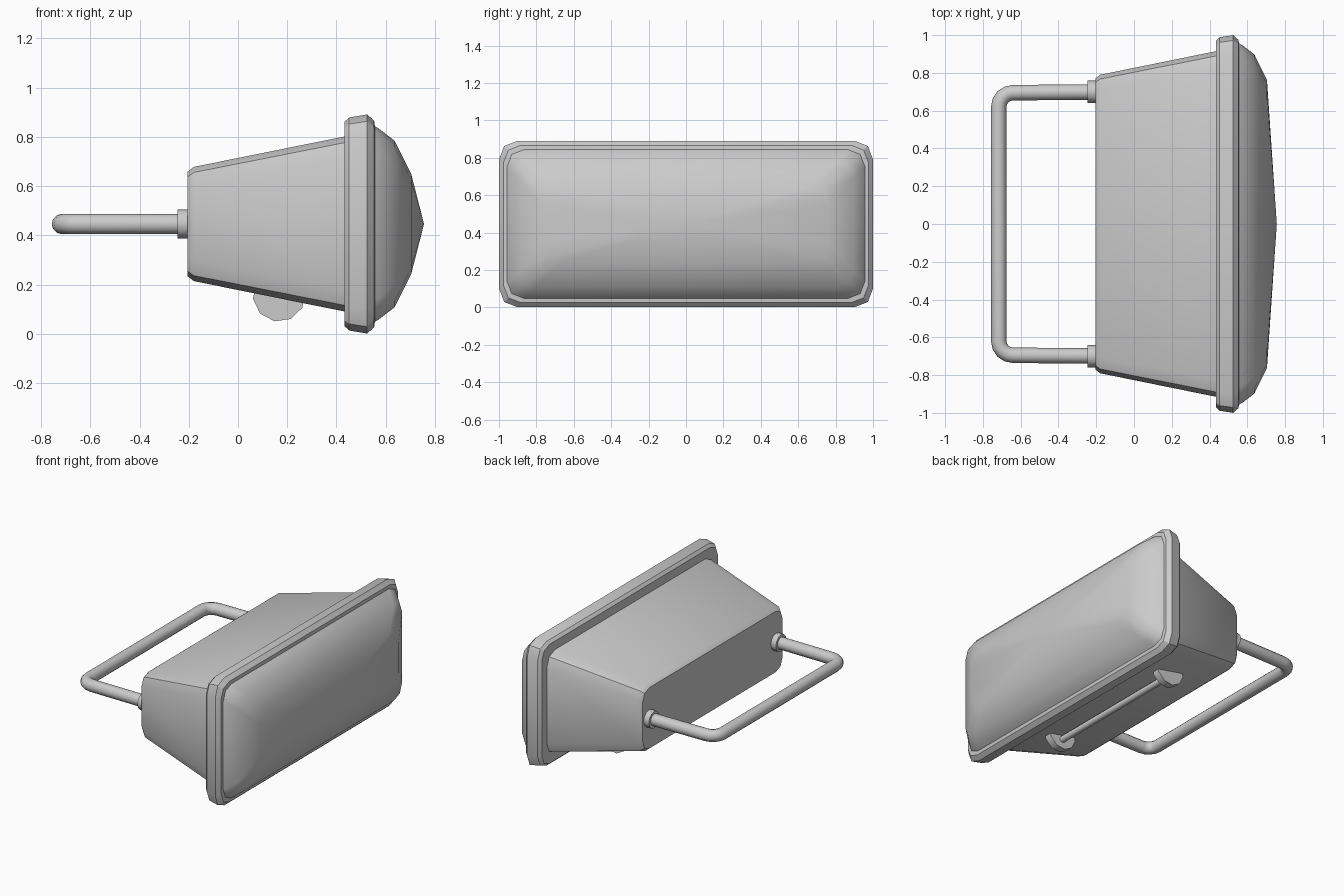
import bpy, bmesh, math
from mathutils import Vector, Matrix

if "Cube" in bpy.data.objects:
    bpy.data.objects.remove(bpy.data.objects["Cube"])

ZC = 0.446  # height of the lamp axis


def finish(name, bm, angle=30):
    bmesh.ops.recalc_face_normals(bm, faces=bm.faces)
    me = bpy.data.meshes.new(name)
    bm.to_mesh(me)
    bm.free()
    ob = bpy.data.objects.new(name, me)
    bpy.context.collection.objects.link(ob)
    bpy.ops.object.select_all(action='DESELECT')
    ob.select_set(True)
    bpy.context.view_layer.objects.active = ob
    bpy.ops.object.shade_smooth_by_angle(angle=math.radians(angle))
    return ob


def rounded_ring(bm, x, hy, hz, r):
    # rectangle with three-point corners, standing across the x axis
    corner = [(hy, hz - r), (hy - 0.28 * r, hz - 0.28 * r), (hy - r, hz)]
    pts = corner + [(-y, z) for y, z in reversed(corner)]
    pts += [(-y, -z) for y, z in pts]
    return [bm.verts.new((x, y, ZC + z)) for y, z in pts]


def loft(name, sections, tip=None, angle=30):
    bm = bmesh.new()
    rings = [rounded_ring(bm, *s) for s in sections]
    for a, b in zip(rings, rings[1:]):
        for i in range(len(a)):
            j = (i + 1) % len(a)
            bm.faces.new((a[i], a[j], b[j], b[i]))
    bm.faces.new(rings[0])
    if tip is None:
        bm.faces.new(rings[-1])
    else:
        v = bm.verts.new((tip, 0, ZC))
        last = rings[-1]
        for i in range(len(last)):
            bm.faces.new((last[i], last[(i + 1) % len(last)], v))
    return finish(name, bm, angle)


def cylinder(name, centre, radius, depth, axis, sides, spin=0):
    bm = bmesh.new()
    turn = Matrix.Rotation(math.pi / 2, 4, 'Y' if axis == 'X' else 'X')
    m = Matrix.Translation(centre) @ turn @ Matrix.Rotation(math.radians(spin), 4, 'Z')
    bmesh.ops.create_cone(bm, cap_ends=True, segments=sides, radius1=radius,
                          radius2=radius, depth=depth, matrix=m)
    return finish(name, bm, 40)


# Tapered housing
loft("housing", [(-0.205, 0.770, 0.212, 0.075), (-0.180, 0.790, 0.232, 0.08),
                 (0.445, 0.917, 0.358, 0.09)])

# Rim around the lens
loft("rim", [(0.433, 0.970, 0.415, 0.085), (0.452, 0.988, 0.433, 0.095),
             (0.525, 1.000, 0.445, 0.10), (0.553, 0.975, 0.420, 0.09),
             (0.556, 0.955, 0.400, 0.09)])

# Domed lens with a shallow point
loft("lens", [(0.545, 0.962, 0.404, 0.09), (0.572, 0.948, 0.388, 0.09),
              (0.637, 0.898, 0.338, 0.09), (0.704, 0.762, 0.203, 0.10)],
     tip=0.756, angle=40)

# Bent tube handle at the back
xe, ye, bend = -0.716, 0.695, 0.075
half = [Vector((-0.19, ye + 0.004, ZC))]
for k in range(5):
    a = math.radians(90 + 22.5 * k)
    half.append(Vector((xe + bend + bend * math.cos(a),
                        ye - bend + bend * math.sin(a), ZC)))
path = half + [Vector((p.x, -p.y, p.z)) for p in reversed(half)]
bm = bmesh.new()
rings = []
for i, p in enumerate(path):
    t = (path[min(i + 1, len(path) - 1)] - path[max(i - 1, 0)]).normalized()
    side = t.cross(Vector((0, 0, 1)))
    rings.append([bm.verts.new(p + 0.041 * (side * math.cos(a) + Vector((0, 0, math.sin(a)))))
                  for a in (math.tau * k / 12 for k in range(12))])
for a, b in zip(rings, rings[1:]):
    for i in range(12):
        j = (i + 1) % 12
        bm.faces.new((a[i], a[j], b[j], b[i]))
bm.faces.new(rings[0])
bm.faces.new(rings[-1])
finish("handle", bm, 40)

# Collars on the handle and lugs under the housing
for s, side in ((1, "left"), (-1, "right")):
    cylinder("handle_collar_" + side, (-0.22, s * 0.70, ZC), 0.059, 0.05, 'X', 12)
    cylinder("lug_" + side, (0.167, s * 0.53, 0.156), 0.107, 0.05, 'Y', 10, spin=26)

# Thin rod joining the lugs
cylinder("lug_rod", (0.167, 0, 0.115), 0.022, 1.06, 'Y', 10)
